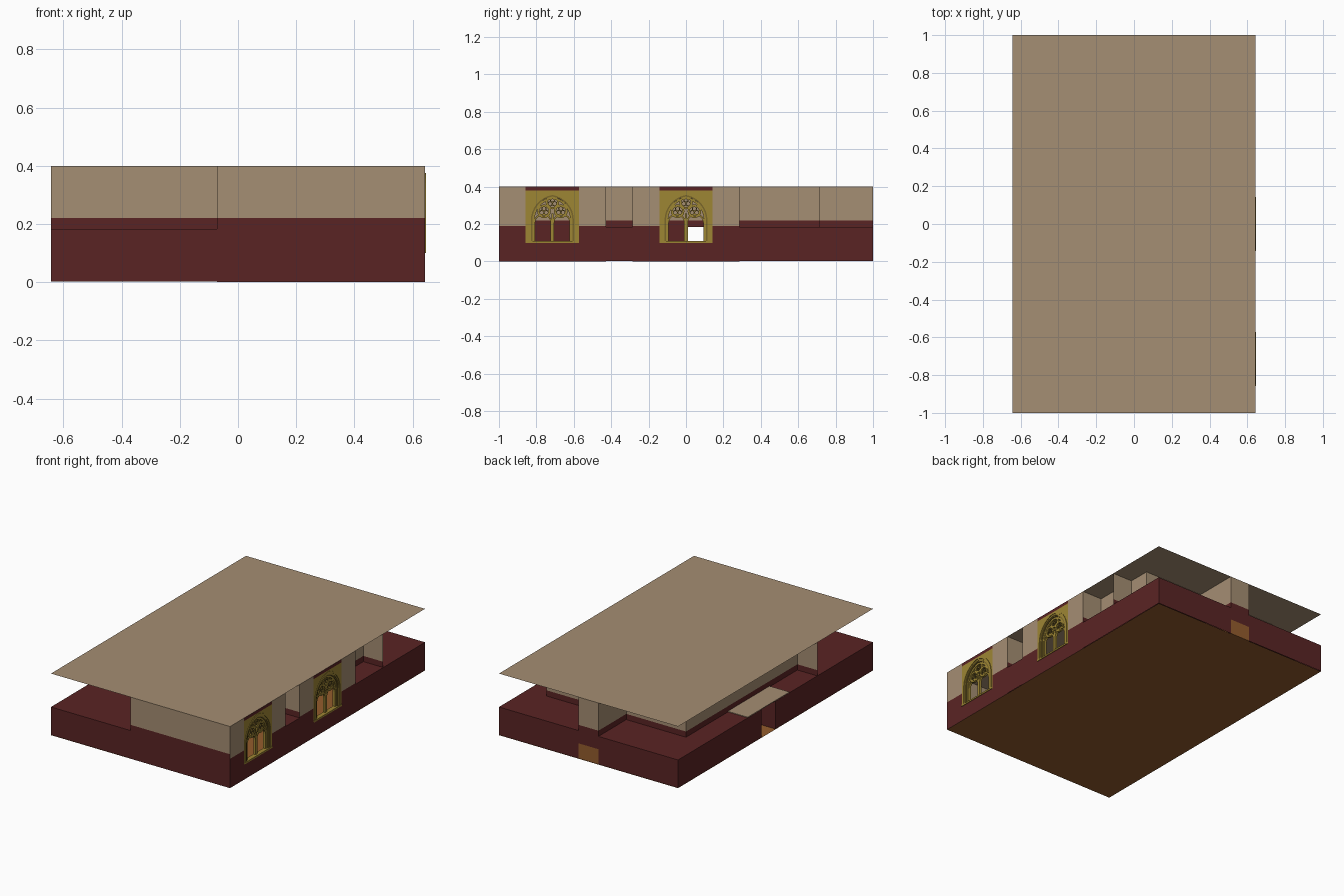
import bpy, bmesh, math

if "Cube" in bpy.data.objects:
    bpy.data.objects.remove(bpy.data.objects["Cube"])

def srgb(r, g, b):
    f = lambda c: c / 12.92 if c <= 0.04045 else ((c + 0.055) / 1.055) ** 2.4
    return (f(r / 255), f(g / 255), f(b / 255), 1)

def material(name, *rgb):
    m = bpy.data.materials.new(name)
    m.diffuse_color = srgb(*rgb)
    m.use_nodes = True
    m.node_tree.nodes["Principled BSDF"].inputs["Base Color"].default_value = m.diffuse_color
    return m

RED = material("dark red panelling", 90, 36, 36)
BEIGE = material("beige plaster", 165, 142, 115)
BROWN = material("brown wood", 148, 92, 45)
GOLD = material("gold stone", 158, 134, 52)
OLIVE = material("dark gold stone", 122, 102, 42)

H, LOW, RAIL = 0.4, 0.183, 0.22   # ceiling, outer ledge, top of wainscot

def X(c): return (c - 4.5) / 7     # the plan is a 9 x 14 grid of cells
def Y(r): return (r - 7) / 7

def make(name, faces, mat):
    """Object from a list of polygons given as corner points."""
    bm = bmesh.new()
    for f in faces:
        bm.faces.new([bm.verts.new(p) for p in f])
    me = bpy.data.meshes.new(name)
    bm.to_mesh(me)
    bm.free()
    me.materials.append(mat)
    ob = bpy.data.objects.new(name, me)
    bpy.context.collection.objects.link(ob)
    return ob

def upright(a, b, z0, z1):
    return [(*a, z0), (*b, z0), (*b, z1), (*a, z1)]

def flat(x0, x1, y0, y1, z):
    return [(x0, y0, z), (x1, y0, z), (x1, y1, z), (x0, y1, z)]

def box(x0, x1, y0, y1, z0, z1):
    p = [(x0, y0), (x1, y0), (x1, y1), (x0, y1)]
    sides = [upright(p[i], p[(i + 1) % 4], z0, z1) for i in range(4)]
    return sides + [flat(x0, x1, y0, y1, z1), flat(x0, x1, y0, y1, z0)[::-1]]

# floor and ceiling slabs
make("floor", [flat(X(0), X(9), Y(0), Y(14), 0)], BROWN)
make("ceiling", [flat(X(0), X(9), Y(0), Y(14), H)], BEIGE)

# low red blocks filling the cells outside the room
blocks = [(0, 4, 0, 4), (0, 1, 4, 7), (0, 1, 8, 12), (0, 4, 12, 14),
          (5, 9, 12, 14), (8, 9, 9, 12), (8, 9, 4, 5)]
for i, (c0, c1, r0, r1) in enumerate(blocks):
    b = box(X(c0), X(c1), Y(r0), Y(r1), 0.002, LOW)
    make(f"low_block_{i + 1}", b[:5], RED)

# room outline, walked with the room on the left
plan = [(4, 0), (9, 0), (9, 4), (8, 4), (8, 5), (9, 5), (9, 9), (8, 9), (8, 12),
        (5, 12), (5, 14), (4, 14), (4, 12), (1, 12), (1, 4), (4, 4)]
runs = list(zip(plan, plan[1:] + plan[:1])) + [((0, 4), (1, 4)), ((8, 11), (9, 11))]
red, beige = [], []
for p, q in runs:
    if p[0] == q[0] == 9:
        continue                       # window walls are built below
    a, b = (X(p[0]), Y(p[1])), (X(q[0]), Y(q[1]))
    base = 0 if p[1] == q[1] == 0 else 0.1 if p[1] == q[1] == 14 else LOW
    red.append(upright(a, b, base, RAIL))
    beige.append(upright(a, b, RAIL, H))

# window walls on the right side: plain cells beside a two-cell window
XR = X(9)
SILL, HEAD = 0.1, 0.38
reversed_red = []
for mid in (2, 7):
    pts = [(XR, Y(mid + k)) for k in (-2, -1, 1, 2)]
    a, b, c, d = pts
    red.append(upright(a, b, 0, 0.19))
    beige += [upright(a, b, 0.19, H), upright(c, d, 0.19, H)]
    red.append(upright(b, c, HEAD, H))
    red.append([(*d, 0), (*d, 0.19), (*c, 0.19)])
    reversed_red += [upright(b, c, 0, SILL)[::-1],
                     [(*c, 0), (*c, 0.19), (*d, 0)]]
make("red_wainscot", red, RED)
make("under_window_panels", reversed_red, RED)
make("plaster_walls", beige, BEIGE)

# side doorway canopy and the wooden steps of the back entrance
make("doorway_canopy", box(X(0), X(1), Y(6), Y(9), LOW + 0.001, LOW + 0.005), BEIGE)
make("entrance_step_low", box(X(4), X(5), Y(13.6), Y(14), 0.002, 0.1), BROWN)
make("entrance_step_high", box(X(4), X(5), Y(13), Y(13.6), 0.002, 0.13), BROWN)

# ---- pointed tracery windows ----
def pointed(w, spring, apex, base, cy=0.0, n=8):
    """Points of a pointed arch from right foot over the apex to left foot."""
    h = apex - spring
    r = (w * w + h * h) / (2 * w)
    end = math.atan2(h, r - w)
    right = [(w, base)] + [(w - r + r * math.cos(end * i / n),
                            spring + r * math.sin(end * i / n)) for i in range(n + 1)]
    left = [(-u, v) for u, v in right[-2::-1]]
    return [(cy + u, v) for u, v in right + left]

def circle(cu, cv, r, n=16):
    return [(cu + r * math.cos(2 * math.pi * i / n), cv + r * math.sin(2 * math.pi * i / n))
            for i in range(n + 1)]

def ribbon(pts, width, y, x0, x1):
    """Rectangular moulding following a path in the window plane."""
    closed = math.dist(pts[0], pts[-1]) < 1e-6
    n, secs = len(pts), []
    for i, (u, v) in enumerate(pts):
        p = pts[i - 1] if i else (pts[-2] if closed else pts[0])
        q = pts[i + 1] if i < n - 1 else (pts[1] if closed else pts[-1])
        du, dv = q[0] - p[0], q[1] - p[1]
        s = width / 2 / math.hypot(du, dv)
        o, m = (y + u + dv * s, v - du * s), (y + u - dv * s, v + du * s)
        secs.append([(x1, *o), (x1, *m), (x0, *m), (x0, *o)])
    return [[s[k], t[k], t[(k + 1) % 4], s[(k + 1) % 4]][::-1]
            for s, t in zip(secs, secs[1:]) for k in range(4)]

HALF, W, SPRING, APEX = 1 / 7, 0.115, 0.22, 0.355
for tag, y in (("front", Y(2)), ("middle", Y(7))):
    # spandrel plate around the arch, front face and reveal
    arch = pointed(W, SPRING, APEX, SILL)
    plate = []
    for (u, v), (s, t) in zip(arch, arch[1:]):
        e = HALF if u + s > 0 else -HALF
        plate.append([(XR, y + u, v), (XR, y + e, v), (XR, y + e, t), (XR, y + s, t)])
        plate.append([(XR, y + u, v), (XR, y + s, t), (XR - 0.03, y + s, t), (XR - 0.03, y + u, v)])
    plate.append([(XR, y - HALF, APEX), (XR, y + HALF, APEX),
                  (XR, y + HALF, HEAD), (XR, y - HALF, HEAD)])
    make(f"{tag}_window_spandrel", plate, GOLD)

    # stepped arch mouldings and side shafts
    rim = ribbon(pointed(W + 0.014, SPRING, APEX + 0.015, SILL), 0.01, y, XR - 0.01, XR + 0.004)
    rim += ribbon(pointed(W - 0.013, SPRING, APEX - 0.016, SILL), 0.012, y, XR - 0.03, XR - 0.008)
    make(f"{tag}_window_mouldings", rim, GOLD)
    make(f"{tag}_window_arch_groove",
         ribbon(pointed(W - 0.002, SPRING, APEX - 0.002, SILL), 0.012, y, XR - 0.03, XR - 0.003), OLIVE)

    # two lancets, mullion, sill and three trefoil circles
    t0, t1 = XR - 0.025, XR - 0.01
    bars = ribbon([(0, SILL), (0, 0.255)], 0.012, y, t0, t1)
    bars += ribbon([(-HALF, SILL + 0.004), (HALF, SILL + 0.004)], 0.01, y, t0, XR + 0.004)
    for cy in (-0.051, 0.051):
        bars += ribbon(pointed(0.046, 0.205, 0.25, SILL, cy, 6), 0.009, y, t0, t1)
    foils = []
    for cu, cv in ((-0.045, 0.268), (0.045, 0.268), (0, 0.315)):
        bars += ribbon(circle(cu, cv, 0.031), 0.011, y, t0, t1)
        for k in range(3):
            a = math.pi / 2 + k * 2 * math.pi / 3
            foils += ribbon(circle(cu + 0.014 * math.cos(a), cv + 0.014 * math.sin(a), 0.0115, 10),
                            0.005, y, t0 + 0.003, t1 - 0.003)
    make(f"{tag}_window_tracery", bars, GOLD)
    make(f"{tag}_window_trefoils", foils, OLIVE)
